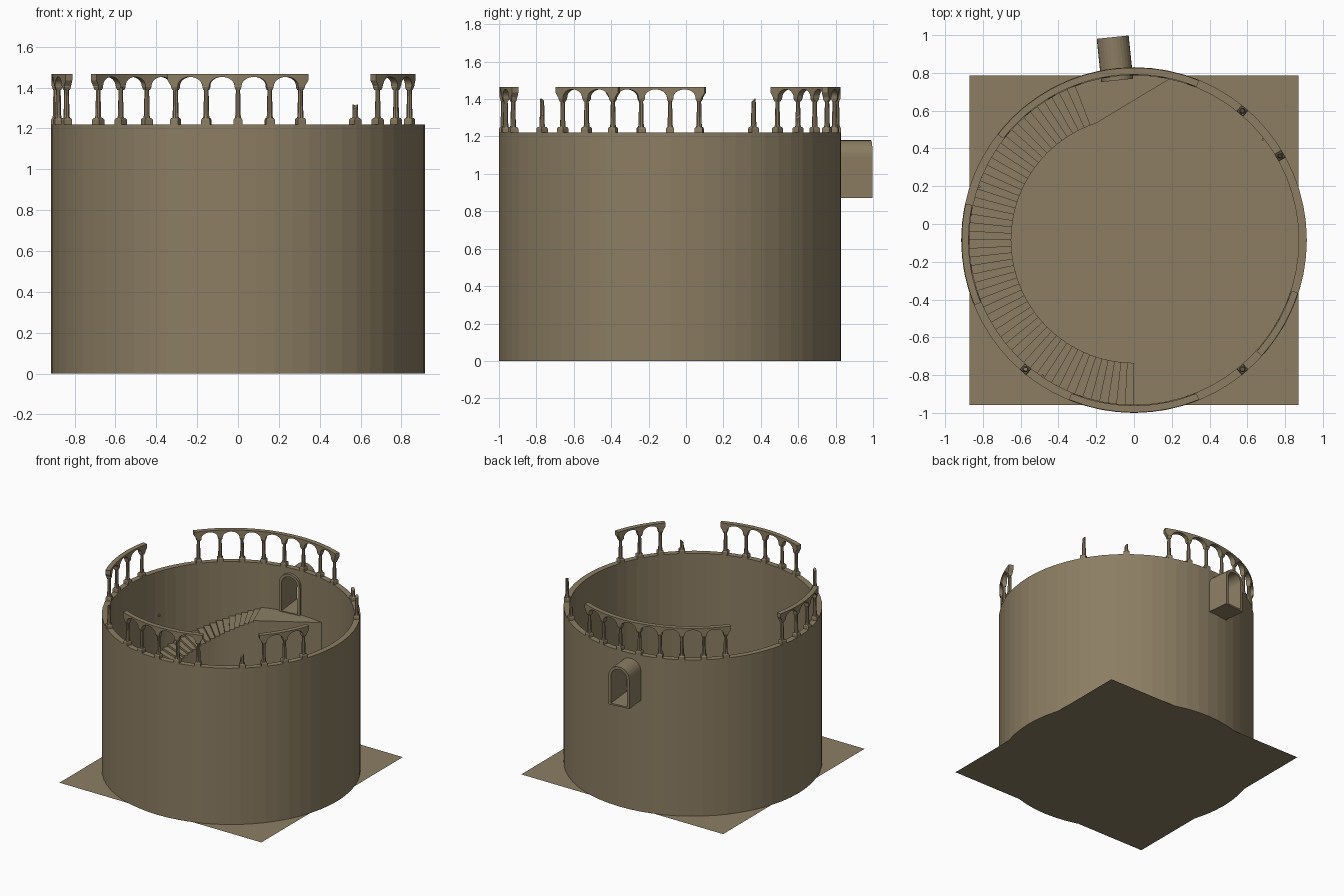
import bpy, bmesh, math
from mathutils import Matrix, Vector

if "Cube" in bpy.data.objects:
    bpy.data.objects.remove(bpy.data.objects["Cube"])

CY = -0.085                      # tower axis is at x=0, y=CY
R_OUT, R_IN, H = 0.915, 0.872, 1.22
R_COL = 0.893

stone = bpy.data.materials.new("olive_stone")
stone.diffuse_color = (0.262, 0.207, 0.125, 1)
stone.use_nodes = True
stone.node_tree.nodes["Principled BSDF"].inputs["Base Color"].default_value = stone.diffuse_color


def P(r, deg, z):
    a = math.radians(deg)
    return Vector((r * math.cos(a), CY + r * math.sin(a), z))


def make(name, bm, recalc=True):
    if recalc:
        bmesh.ops.recalc_face_normals(bm, faces=bm.faces)
    me = bpy.data.meshes.new(name)
    bm.to_mesh(me)
    bm.free()
    me.materials.append(stone)
    ob = bpy.data.objects.new(name, me)
    bpy.context.collection.objects.link(ob)
    return ob


def loft(bm, rings, cap=True, close=False):
    """Skin a list of equally sized closed point rings."""
    vs = [[bm.verts.new(p) for p in ring] for ring in rings]
    n = len(vs[0])
    pairs = list(zip(vs, vs[1:])) + ([(vs[-1], vs[0])] if close else [])
    for a, b in pairs:
        for i in range(n):
            j = (i + 1) % n
            bm.faces.new((a[i], a[j], b[j], b[i]))
    if cap and not close:
        bm.faces.new(vs[0])
        bm.faces.new(vs[-1])


# ground plate
bm = bmesh.new()
h = 0.872
bm.faces.new([bm.verts.new((x, CY + y, 0)) for x, y in ((-h, -h), (h, -h), (h, h), (-h, h))])
make("ground_plate", bm, False)

# round wall
bm = bmesh.new()
N = 64
loft(bm, [[P(R_IN, d, 0), P(R_OUT, d, 0), P(R_OUT, d, H), P(R_IN, d, H)]
          for d in (360 * i / N for i in range(N))], close=True)
wall = make("tower_wall", bm)

# arched passage through the wall
T_ANG = 96
T_MAT = Matrix.Translation((0, CY, 0)) @ Matrix.Rotation(math.radians(T_ANG - 90), 4, 'Z')


def arch(hw, z0, spring, y, n=14):
    pts = [(-hw, z0), (hw, z0)]
    pts += [(hw * math.cos(math.pi * i / n), spring + hw * math.sin(math.pi * i / n)) for i in range(n + 1)]
    return [T_MAT @ Vector((x, y, z)) for x, z in pts]


Y0, Y1 = 0.85, 1.08
bm = bmesh.new()
out, inn = (0.085, 0.87, 1.095), (0.064, 0.882, 1.095)
loft(bm, [arch(*out, Y0), arch(*out, Y1), arch(*inn, Y1), arch(*inn, Y0)], close=True)
make("arched_passage", bm)

bm = bmesh.new()
mid = (0.075, 0.876, 1.095)
loft(bm, [arch(*mid, 0.8), arch(*mid, 1.0)])
cutter = make("passage_cutter", bm)
cutter.hide_render = True
cutter.hide_viewport = True
mod = wall.modifiers.new("passage_hole", 'BOOLEAN')
mod.operation = 'DIFFERENCE'
mod.solver = 'EXACT'
mod.object = cutter

# curved stair climbing along the inside of the wall
STEPS, A0, A1, TOP, R_ST = 54, 270, 108, 0.875, 0.65
bm = bmesh.new()
for i in range(STEPS):
    a = A0 + (A1 - A0) * i / STEPS
    b = A0 + (A1 - A0) * (i + 1) / STEPS
    zp, z = TOP * i / STEPS, TOP * (i + 1) / STEPS
    q = lambda *pts: bm.faces.new([bm.verts.new(p) for p in pts])
    q(P(R_ST, a, z), P(R_IN, a, z), P(R_IN, b, z), P(R_ST, b, z))       # tread
    q(P(R_ST, a, zp), P(R_IN, a, zp), P(R_IN, a, z), P(R_ST, a, z))     # riser
    q(P(R_ST, b, 0), P(R_ST, a, 0), P(R_ST, a, z), P(R_ST, b, z))       # inner side
make("spiral_stair", bm, False)

# landing in front of the passage
bm = bmesh.new()
plan = [(R_ST, A1)] + [(R_IN, A1 - 30.4 * i / 8) for i in range(9)]
loft(bm, [[P(r, d, z) for r, d in plan] for z in (0, TOP)])
make("stair_landing", bm)


# columns: square plinth, tapered eight-sided shaft, square capital
def ring(deg, r, z, n, slope=0):
    c = P(R_COL, deg, 0)
    pts = []
    for i in range(n):
        t = 2 * math.pi * (i + 0.5) / n
        rr = r / math.cos(math.pi / n)
        x, y = rr * math.cos(t), rr * math.sin(t)
        v = Matrix.Rotation(math.radians(deg), 3, 'Z') @ Vector((x, y, 0))
        pts.append(c + v + Vector((0, 0, z + slope * y)))
    return pts


def column(name, deg, top=1.41, broken=False):
    bm = bmesh.new()
    loft(bm, [ring(deg, 0.0215, H, 4), ring(deg, 0.0215, H + 0.023, 4), ring(deg, 0.017, H + 0.03, 4)])
    end = top if broken else 1.392
    f = (end - 1.25) / 0.142
    loft(bm, [ring(deg, 0.0155, 1.248, 8), ring(deg, 0.0135, 1.262, 8),
              ring(deg, 0.0135 - 0.003 * f, end - (0.012 if broken else 0), 8, 0.9 if broken else 0)])
    if not broken:
        loft(bm, [ring(deg, 0.012, 1.388, 4), ring(deg, 0.017, 1.402, 4), ring(deg, 0.017, top, 4)])
    make(name, bm)


# arched beam spanning a run of columns
def arcade(name, start, count):
    prof = [(start - 2.2, 1.435), (start - 1.1, 1.408)]
    K = 12
    for k in range(count):
        c = start + 10 * k
        prof.append((c + 1.1, 1.408))
        if k < count - 1:
            for i in range(1, K):
                s = -math.cos(math.pi * i / K)
                prof.append((c + 5 + 3.9 * s, 1.408 + 0.044 * math.sqrt(1 - s * s)))
            prof.append((c + 8.9, 1.408))
    prof.append((start + 10 * (count - 1) + 2.2, 1.435))
    bm = bmesh.new()
    loft(bm, [[P(0.876, d, z), P(0.912, d, z), P(0.912, d, 1.465), P(0.876, d, 1.465)] for d, z in prof])
    make(name + "_beam", bm)
    for k in range(count):
        column(f"{name}_column_{k + 1}", start + 10 * k)


arcade("back_arcade", 70, 8)
arcade("left_arcade", 170, 4)
arcade("front_arcade", 250, 5)
arcade("right_arcade", 320, 3)
for i, (deg, top) in enumerate(((30, 1.405), (50, 1.317), (230, 1.405), (310, 1.317))):
    column(f"broken_column_{i + 1}", deg, top, True)

# small wall brackets
for i, (deg, z) in enumerate(((38, 0.3), (161, 0.88), (236, 0.48))):
    bm = bmesh.new()
    loft(bm, [[P(r, deg + s * 0.4, z + t) for s, t in ((-1, -.007), (1, -.007), (1, .007), (-1, .007))]
              for r in (0.874, 0.86)])
    make(f"wall_bracket_{i + 1}", bm)
